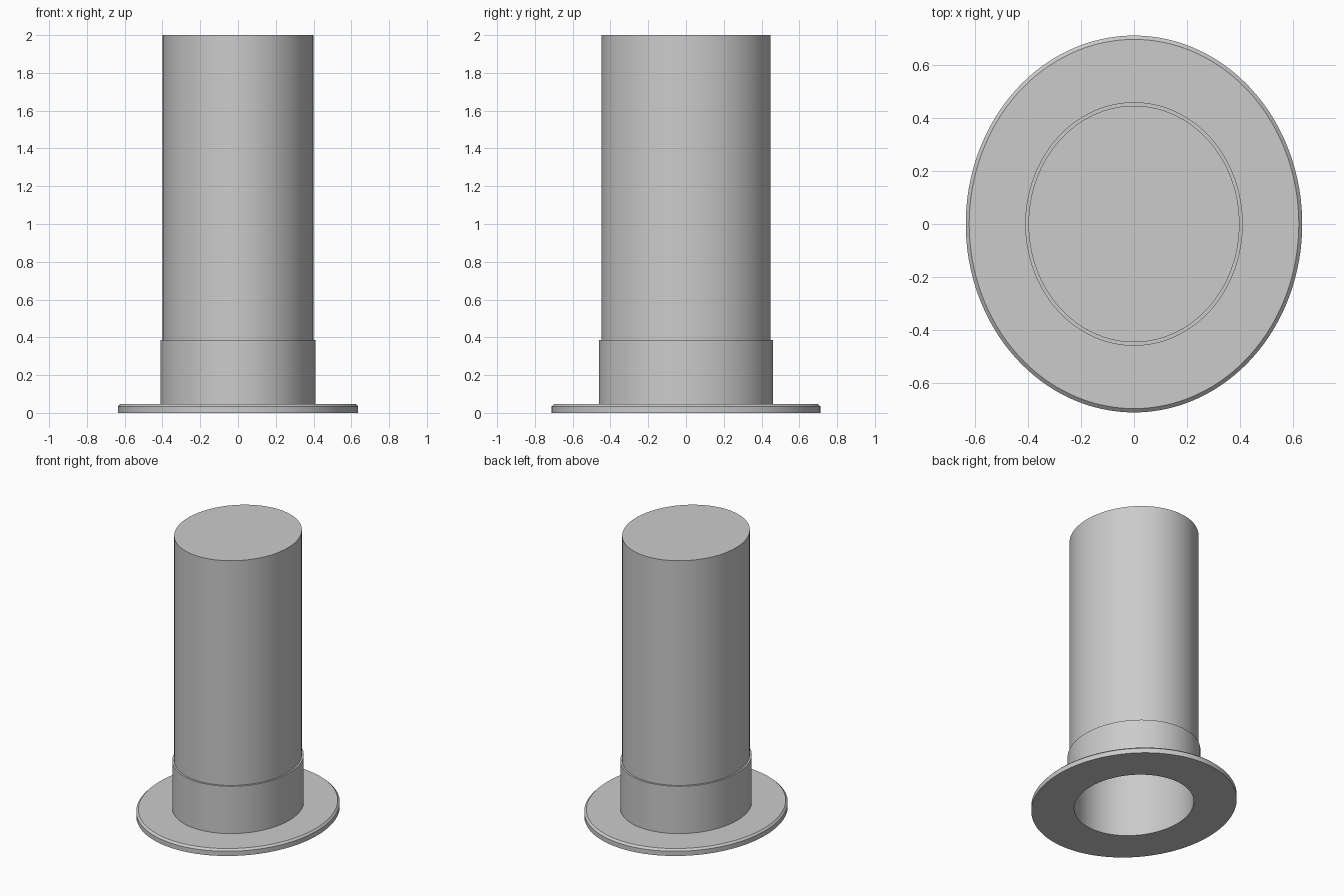
import bpy, bmesh, math

if "Cube" in bpy.data.objects:
    bpy.data.objects.remove(bpy.data.objects["Cube"])

SEGMENTS = 128
Y_STRETCH = 1.12  # oval cross-section


def lathe(name, profile):
    """Spin an (x radius, z) profile into an oval solid; radius 0 makes a centre cap."""
    bm = bmesh.new()
    rings = []
    for r, z in profile:
        ring = []
        for i in range(SEGMENTS):
            a = 2 * math.pi * i / SEGMENTS
            ring.append(bm.verts.new((r * math.cos(a), r * Y_STRETCH * math.sin(a), z)))
        rings.append(ring)
    for low, high in zip(rings, rings[1:]):
        for i in range(SEGMENTS):
            j = (i + 1) % SEGMENTS
            bm.faces.new((low[i], low[j], high[j], high[i]))
    # Flat end caps: inner ceiling and outer top
    bm.faces.new(rings[0])
    bm.faces.new(rings[-1])
    bmesh.ops.recalc_face_normals(bm, faces=bm.faces[:])
    mesh = bpy.data.meshes.new(name)
    bm.to_mesh(mesh)
    bm.free()
    obj = bpy.data.objects.new(name, mesh)
    bpy.context.collection.objects.link(obj)
    bpy.ops.object.select_all(action='DESELECT')
    obj.select_set(True)
    bpy.context.view_layer.objects.active = obj
    bpy.ops.object.shade_smooth_by_angle(angle=math.radians(30))
    return obj


# Hollow capped tube with stepped collar and chamfered base flange
lathe("flanged_tube", [
    (0.37, 1.97),    # inner ceiling
    (0.37, 0.0),     # bore opening
    (0.636, 0.0),    # flange underside
    (0.636, 0.034),  # flange rim
    (0.623, 0.047),  # rim chamfer
    (0.411, 0.047),  # flange top
    (0.411, 0.387),  # collar
    (0.399, 0.387),  # collar step
    (0.399, 2.0),    # tube wall and top
])
